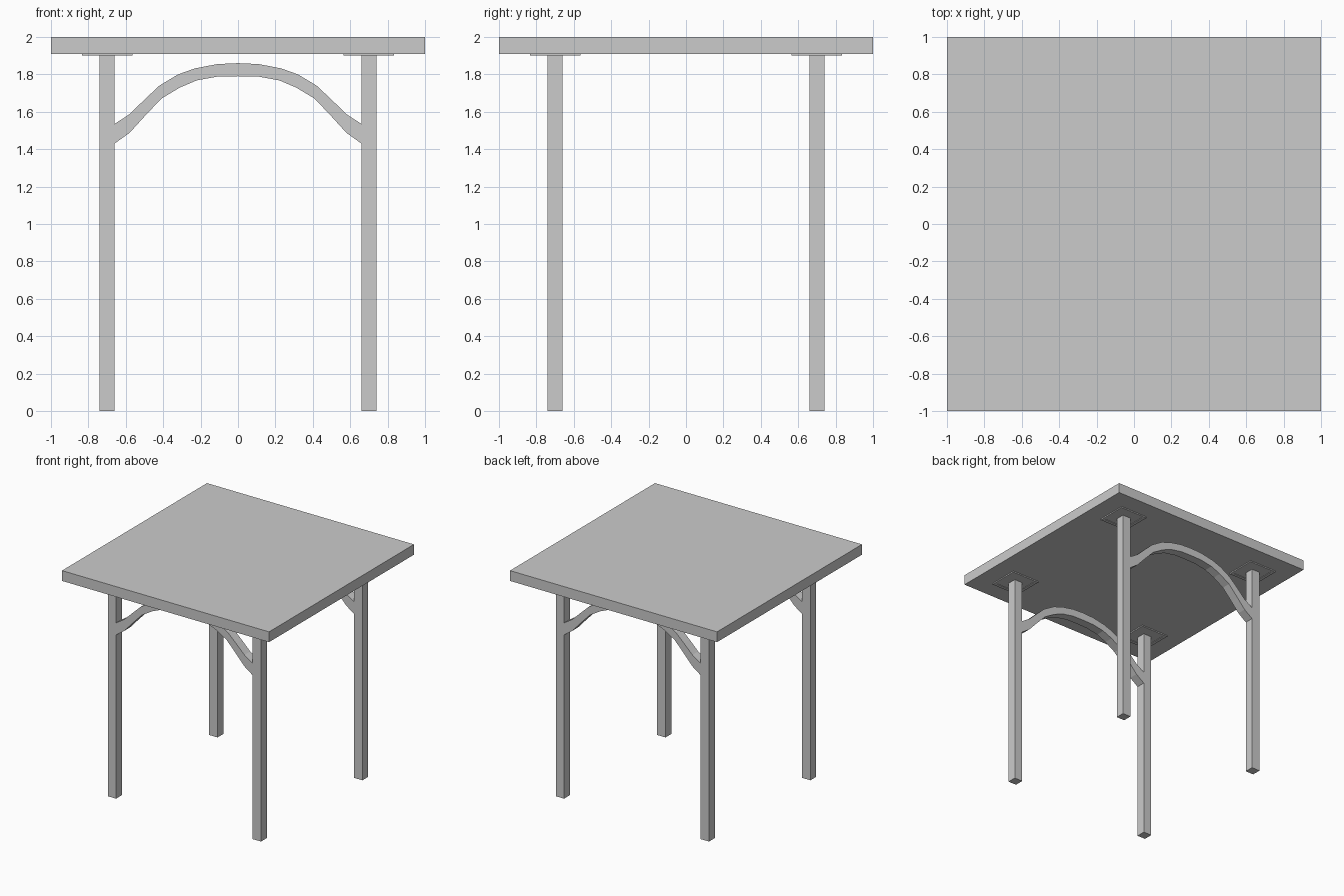
import bpy, bmesh

if "Cube" in bpy.data.objects:
    bpy.data.objects.remove(bpy.data.objects["Cube"])


def box(name, center, size):
    bpy.ops.mesh.primitive_cube_add(size=1, location=center)
    ob = bpy.context.object
    ob.name = name
    ob.scale = size
    bpy.ops.object.transform_apply(location=False, rotation=False, scale=True)
    return ob


def arch(name, y, depth, top, bottom):
    # mirror the half profiles, then join them into an extruded band of quads
    full = lambda half: half + [(-x, z) for x, z in half[-2::-1]]
    bm = bmesh.new()
    up = [bm.verts.new((x, y - depth / 2, z)) for x, z in full(top)]
    low = [bm.verts.new((x, y - depth / 2, z)) for x, z in full(bottom)]
    faces = [bm.faces.new((low[i], low[i + 1], up[i + 1], up[i])) for i in range(len(up) - 1)]
    res = bmesh.ops.extrude_face_region(bm, geom=faces, use_keep_orig=True)
    moved = [g for g in res["geom"] if isinstance(g, bmesh.types.BMVert)]
    bmesh.ops.translate(bm, verts=moved, vec=(0, depth, 0))
    bmesh.ops.recalc_face_normals(bm, faces=bm.faces)
    me = bpy.data.meshes.new(name)
    bm.to_mesh(me)
    bm.free()
    ob = bpy.data.objects.new(name, me)
    bpy.context.collection.objects.link(ob)
    return ob


# table top
box("table_top", (0, 0, 1.955), (2, 2, 0.09))

# legs with mounting plates
for sx, side in ((-1, "left"), (1, "right")):
    for sy, end in ((-1, "front"), (1, "back")):
        box(f"{end}_{side}_leg", (0.7 * sx, 0.7 * sy, 0.9525), (0.08, 0.08, 1.905))
        plate = box(f"{end}_{side}_mounting_plate", (0.7 * sx, 0.7 * sy, 1.906), (0.27, 0.27, 0.012))
        # shallow stepped panel on the underside
        bm = bmesh.new()
        bm.from_mesh(plate.data)
        under = [f for f in bm.faces if f.normal.z < -0.9]
        bmesh.ops.inset_region(bm, faces=under, thickness=0.04, depth=0)
        bmesh.ops.inset_region(bm, faces=under, thickness=0.001, depth=-0.004)
        bm.to_mesh(plate.data)
        bm.free()

# arched braces, one between each left and right leg pair
TOP = [(-.66, 1.535), (-.58, 1.587), (-.5, 1.665), (-.42, 1.74), (-.32, 1.80),
       (-.23, 1.832), (-.11, 1.855), (0, 1.86)]
BOTTOM = [(-.66, 1.43), (-.58, 1.487), (-.5, 1.575), (-.41, 1.67), (-.31, 1.73),
          (-.22, 1.768), (-.11, 1.788), (0, 1.79)]
for y, end in ((-0.7, "front"), (0.7, "back")):
    arch(f"{end}_arched_brace", y, 0.08, TOP, BOTTOM)
